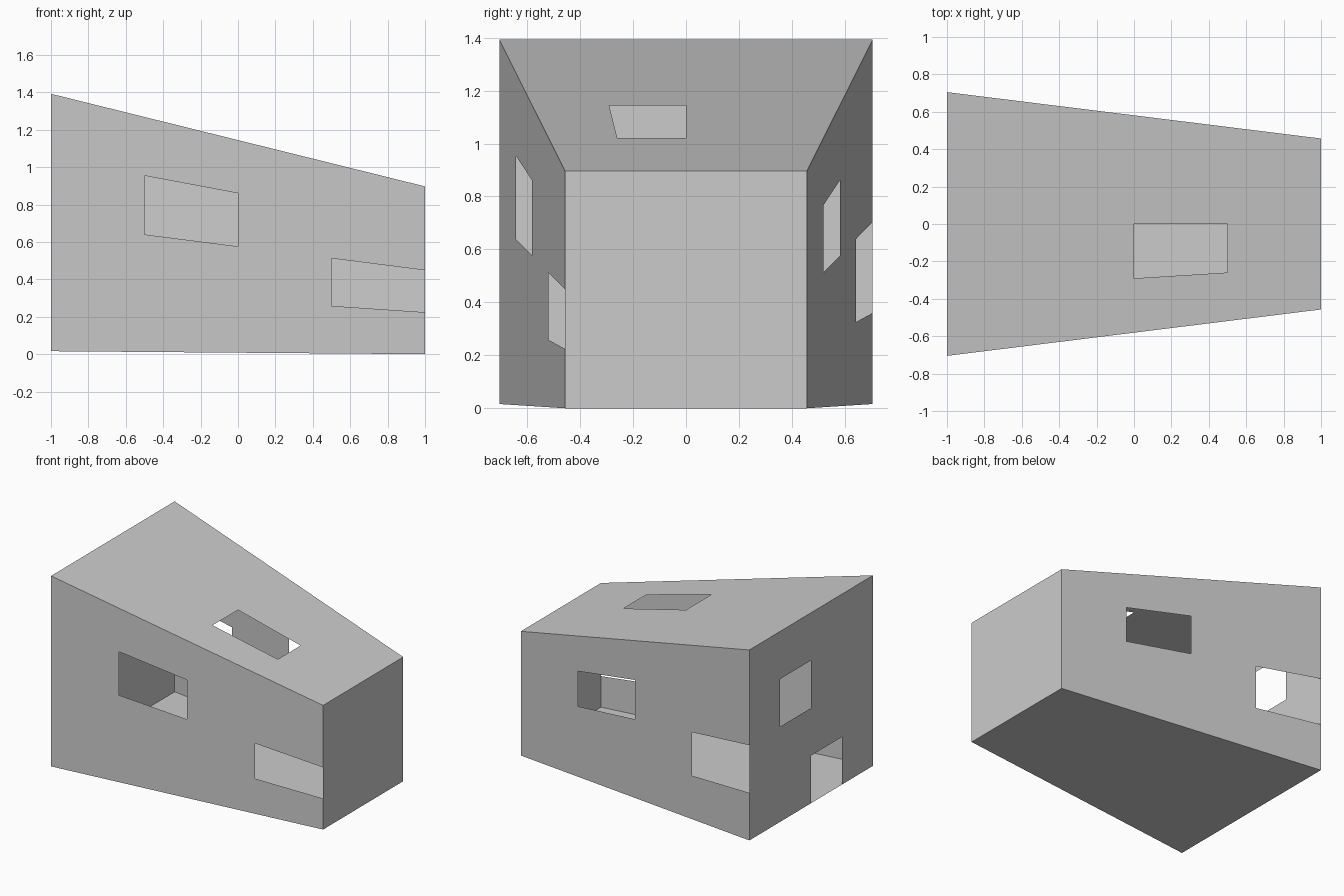
import bpy, bmesh
from mathutils import Vector

if "Cube" in bpy.data.objects:
    bpy.data.objects.remove(bpy.data.objects["Cube"])

# Centres of the open cells on a cube divided 4 x 4 per side (range -1..1)
OPENINGS = [
    (-0.25, -1, 0.25), (0.75, -1, -0.25),   # front wall
    (0.25, 1, 0.25), (-0.75, 1, -0.25),     # back wall
    (-1, 0.25, 0.25), (-1, -0.25, -0.75),   # left wall: window and doorway
    (0.25, -0.25, 1),                       # skylight
]


def lerp(a, b, t):
    return a + (b - a) * t


def taper(co):
    """Map cube coordinates to the shell, narrowing towards +x."""
    t = (co.x + 1) / 2
    half_width = lerp(0.705, 0.457, t)
    floor, roof = lerp(0.016, 0.0, t), lerp(1.392, 0.897, t)
    return Vector((co.x, co.y * half_width, lerp(floor, roof, (co.z + 1) / 2)))


# Thin-walled shell: gridded cube, cells removed, then tapered
bm = bmesh.new()
bmesh.ops.create_cube(bm, size=2)
bmesh.ops.subdivide_edges(bm, edges=bm.edges[:], cuts=3, use_grid_fill=True)
holes = [f for f in bm.faces
         if any((f.calc_center_median() - Vector(c)).length < 0.05 for c in OPENINGS)]
bmesh.ops.delete(bm, geom=holes, context='FACES')
for v in bm.verts:
    v.co = taper(v.co)

mesh = bpy.data.meshes.new("tapered_shell")
bm.to_mesh(mesh)
bm.free()
shell = bpy.data.objects.new("tapered_shell", mesh)
bpy.context.collection.objects.link(shell)
